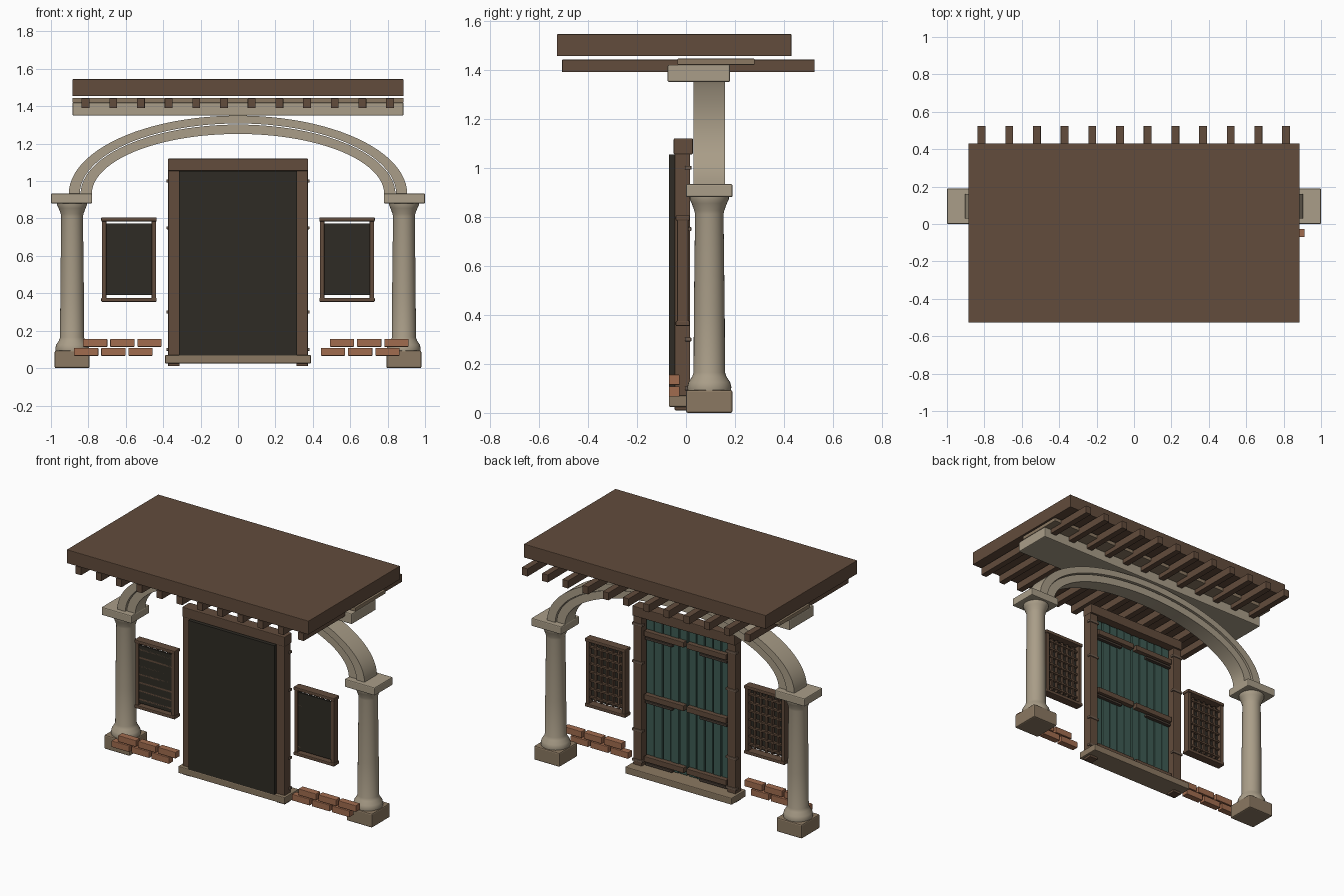
import bpy, bmesh, math

if "Cube" in bpy.data.objects:
    bpy.data.objects.remove(bpy.data.objects["Cube"])

def material(name, rgb):
    m = bpy.data.materials.new(name)
    m.diffuse_color = [(c / 255) ** 2.2 for c in rgb] + [1]
    m.use_nodes = True
    m.node_tree.nodes["Principled BSDF"].inputs["Base Color"].default_value = m.diffuse_color
    return m

WOOD = material("wood", (98, 77, 62))
STONE = material("stone", (168, 156, 135))
BASE = material("base_stone", (138, 120, 98))
DARK = material("dark_panel", (50, 47, 41))
TEAL = material("teal_paint", (64, 92, 84))
BRICK = material("brick", (160, 108, 80))
IRON = material("iron", (72, 62, 54))
STRAP = material("strap", (110, 92, 78))

def finish(name, bm, mat, smooth=False):
    bmesh.ops.recalc_face_normals(bm, faces=bm.faces[:])
    me = bpy.data.meshes.new(name)
    bm.to_mesh(me)
    bm.free()
    me.materials.append(mat)
    ob = bpy.data.objects.new(name, me)
    bpy.context.collection.objects.link(ob)
    if smooth:
        bpy.ops.object.select_all(action='DESELECT')
        ob.select_set(True)
        bpy.context.view_layer.objects.active = ob
        bpy.ops.object.shade_smooth_by_angle(angle=math.radians(35))
    return ob

def box(name, x, y, z, mat, bevel=0.0):
    """Box from (min, max) pairs on each axis."""
    bm = bmesh.new()
    bmesh.ops.create_cube(bm, size=1)
    for v in bm.verts:
        for i, (lo, hi) in enumerate((x, y, z)):
            v.co[i] = hi if v.co[i] > 0 else lo
    ob = finish(name, bm, mat)
    if bevel:
        b = ob.modifiers.new("bevel", 'BEVEL')
        b.width = bevel
        b.segments = 2
    return ob

def lathe(name, cx, cy, profile, mat, n=32):
    bm = bmesh.new()
    rings = [[bm.verts.new((cx + r * math.cos(2 * math.pi * k / n),
                            cy + r * math.sin(2 * math.pi * k / n), z))
              for k in range(n)] for r, z in profile]
    for a, b in zip(rings, rings[1:]):
        for k in range(n):
            bm.faces.new((a[k], a[(k + 1) % n], b[(k + 1) % n], b[k]))
    bm.faces.new(rings[0])
    bm.faces.new(rings[-1])
    return finish(name, bm, mat, True)

def arch(name, outer, inner, y, z0, mat, n=48):
    """Half-elliptical band; outer and inner are (half width, rise)."""
    bm = bmesh.new()
    rows = []
    for k in range(n + 1):
        t = math.pi * k / n
        rows.append([bm.verts.new((a * math.cos(t), yy, z0 + b * math.sin(t)))
                     for (a, b), yy in ((outer, y[0]), (outer, y[1]),
                                        (inner, y[1]), (inner, y[0]))])
    for p, q in zip(rows, rows[1:]):
        for i in range(4):
            bm.faces.new((p[i], p[(i + 1) % 4], q[(i + 1) % 4], q[i]))
    bm.faces.new(rows[0])
    bm.faces.new(rows[-1])
    return finish(name, bm, mat, True)

def span(c, w):
    return (c - w / 2, c + w / 2)

# Roof slab, rafters and the beam under them
box("roof_slab", (-.885, .885), (-.527, .43), (1.455, 1.545), WOOD, .003)
for i in range(12):
    box("rafter", span(-.815 + i * .148, .042), (-.505, .525), (1.39, 1.441), WOOD, .002)
box("stone_beam", (-.885, .885), (-.075, .18), (1.35, 1.42), STONE, .006)
box("beam_cap", (-.885, .885), (-.035, .28), (1.42, 1.445), BASE, .003)

# Arch bands
arch("outer_arch", (.905, .42), (.846, .378), (.03, .16), .93, STONE)
arch("inner_arch", (.842, .372), (.782, .322), (.042, .148), .93, STONE)

# Columns
PROFILE = [(.088, .09), (.09, .105), (.085, .125), (.07, .148), (.064, .165), (.063, .4),
           (.058, .81), (.061, .825), (.072, .855), (.08, .872), (.08, .885)]
for s in (-1, 1):
    cx = s * .887
    box("column_base", span(cx, .187), (0, .19), (0, .093), BASE, .008)
    lathe("column_shaft", cx, .095, PROFILE, STONE)
    box("column_capital", span(s * .89, .22), (0, .19), (.88, .933), STONE, .006)

# Door frame
box("door_sill", (-.39, .39), (-.07, .08), (.025, .07), BASE, .005)
box("door_head", (-.375, .375), (-.05, .028), (1.055, 1.12), WOOD, .004)
box("door_back_panel", (-.315, .315), (-.07, -.044), (.068, 1.055), DARK)
for s in (-1, 1):
    box("door_post", span(s * .343, .062), (-.046, .017), (.01, 1.058), WOOD, .004)
    for z in (.1, .3, .75, 1.0):
        box("post_strap", span(s * .343, .078), (-.004, .022), span(z, .016), STRAP, .003)

# Door leaves, facing the back
for s in (-1, 1):
    for i in range(5):
        box("door_plank", span(s * (.033 + i * .0605), .056), (-.046, -.02 + .003 * (i % 2)),
            (.075, 1.05), TEAL, .003)
    for z in (.12, .53, .95):
        box("door_rail", span(s * .155, .29), (-.025, .012), span(z, .036), WOOD, .003)
        box("strap_hinge", span(s * .2, .2), (-.02, .004), span(z - .035, .016), IRON, .002)

# Windows
for s in (-1, 1):
    cx = s * .583
    for z in (.365, .795):
        box("window_rail", span(cx, .297), (-.042, .016), span(z, .022), WOOD, .005)
    for t in (-1, 1):
        box("window_stile", span(cx + t * .133, .024), (-.036, .01), (.36, .80), WOOD, .003)
    box("window_panel", span(cx, .246), (-.03, -.02), (.39, .772), DARK)
    for i in range(5):
        box("lattice_upright", span(cx + (i - 2) * .043, .012), (-.02, -.004), (.392, .77), WOOD)
    for i in range(7):
        box("lattice_bar", span(cx, .246), (-.018, -.001), span(.415 + i * .055, .011), WOOD)
        box("lattice_end", span(cx, .256), (-.03, -.019), span(.415 + i * .055, .011), WOOD)

# Loose brick courses
for x0 in (-.877, .443):
    for row in range(2):
        for i in range(3):
            x = x0 + row * .048 + i * .1455
            z = .066 + row * .048
            box("brick", (x, x + .13), (-.07, -.026), (z, z + .042), BRICK, .003)
